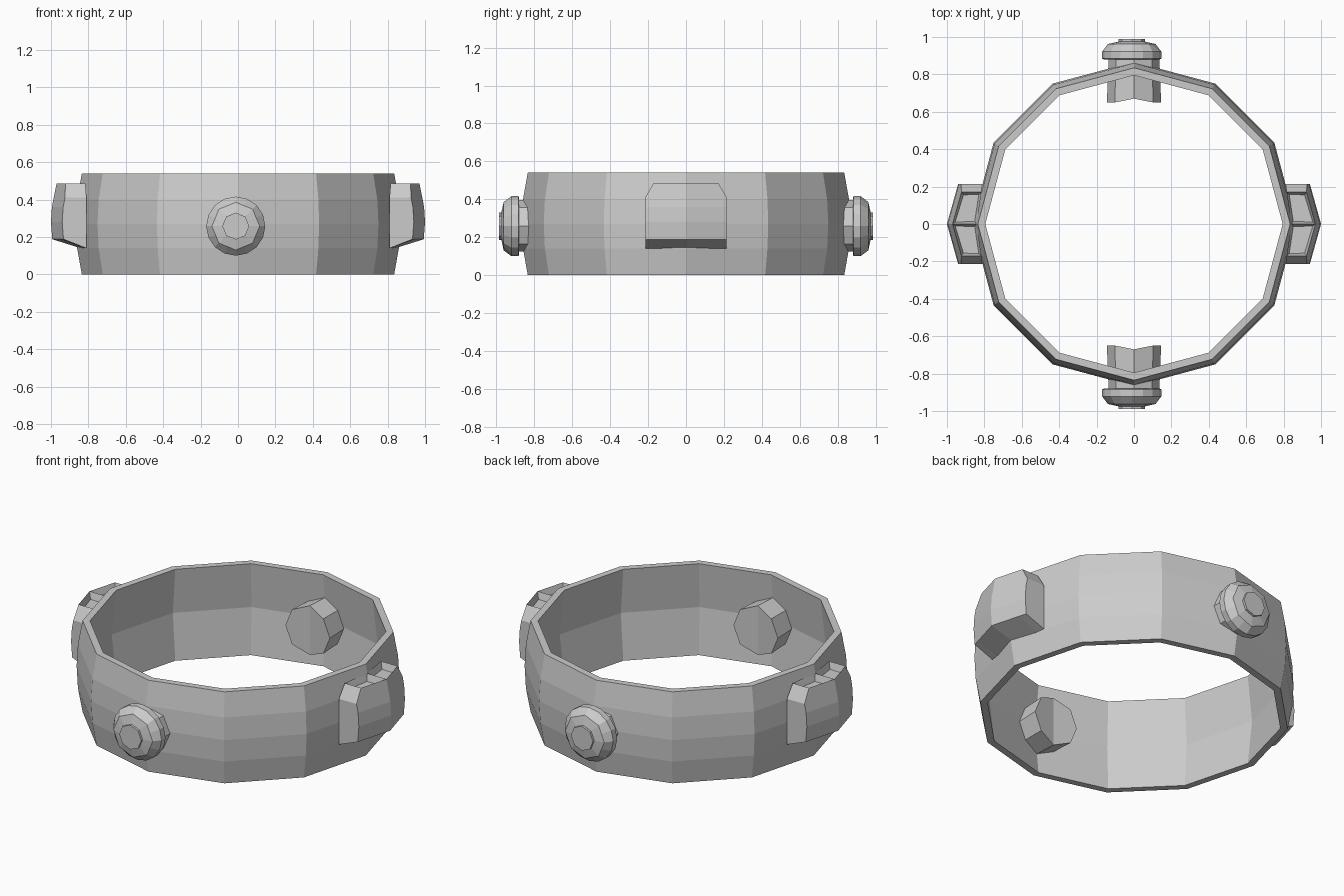
import bpy, bmesh
from math import cos, sin, pi

if "Cube" in bpy.data.objects:
    bpy.data.objects.remove(bpy.data.objects["Cube"])


def finish(name, bm):
    bmesh.ops.recalc_face_normals(bm, faces=bm.faces)
    me = bpy.data.meshes.new(name)
    bm.to_mesh(me)
    bm.free()
    ob = bpy.data.objects.new(name, me)
    bpy.context.collection.objects.link(ob)
    return ob


def bridge(bm, loops, closed=False):
    """Join successive vertex loops with quads."""
    pairs = list(zip(loops, loops[1:]))
    if closed:
        pairs.append((loops[-1], loops[0]))
    for a, b in pairs:
        n = len(a)
        for i in range(n):
            j = (i + 1) % n
            bm.faces.new((a[i], a[j], b[j], b[i]))


# Twelve-sided band with a bulging wall
def make_band():
    bm = bmesh.new()
    profile = [(0.835, 0), (0.86, 0.14), (0.867, 0.27), (0.86, 0.40), (0.835, 0.54),
               (0.795, 0.54), (0.825, 0.27), (0.795, 0)]
    loops = [[bm.verts.new((r * cos(k * pi / 6), r * sin(k * pi / 6), z)) for k in range(12)]
             for r, z in profile]
    bridge(bm, loops, closed=True)
    finish("band", bm)


# Turned part along y; wave pulls in every other vertex of a ring
def turned(name, side, cx, cz, sides, rings, notch=0.0):
    bm = bmesh.new()
    loops = []
    for r, d, wave in rings:
        loop = []
        for k in range(sides):
            a = pi / 2 + 2 * pi * k / sides
            q = r * (wave if k % 2 else 1)
            loop.append(bm.verts.new((cx + q * cos(a), side * d, cz + q * sin(a))))
        loops.append(loop)
    bridge(bm, loops)
    # shallow V across the inner end
    mid = sides // 2
    for k in (0, mid):
        loops[0][k].co.y += side * notch
    first = loops[0]
    bm.faces.new(first[:mid + 1])
    bm.faces.new(first[mid:] + first[:1])
    bm.faces.new(loops[-1])
    finish(name, bm)


# Side block: profile swept over stations in y, bent at the middle
def make_block(name, side):
    bm = bmesh.new()
    loops = []
    for y, top in ((-0.215, 0.41), (-0.17, 0.487), (0, 0.487), (0.17, 0.487), (0.215, 0.41)):
        back = 0.06 * abs(y) / 0.215
        front_top = 0.97 if top > 0.45 else 0.985
        profile = [(0.84, 0.14), (0.84, top), (front_top, top), (0.995, 0.36),
                   (1.0, 0.28), (0.993, 0.188)]
        loops.append([bm.verts.new((side * (x - back * (1 if i > 1 else 0.5)), y, z))
                      for i, (x, z) in enumerate(profile)])
    bridge(bm, loops)
    bm.faces.new(loops[0])
    bm.faces.new(loops[-1])
    bmesh.ops.recalc_face_normals(bm, faces=bm.faces)
    # two recessed pockets on the top
    tops = [f for f in bm.faces if f.normal.z > 0.99]
    bmesh.ops.inset_individual(bm, faces=tops, thickness=0.018, depth=-0.04)
    finish(name, bm)


make_band()
for side, label in ((-1, "front"), (1, "back")):
    turned(label + "_pin", side, 0, 0.26, 8,
           [(0.145, 0.65, 1), (0.135, 0.90, 1)], notch=0.02)
    turned(label + "_pin_head", side, -0.012, 0.258, 16,
           [(0.15, 0.88, 1), (0.158, 0.885, 1), (0.158, 0.922, 1),
            (0.128, 0.962, 0.92), (0.07, 0.975, 1)])
    turned(label + "_pin_tip", side, -0.012, 0.258, 8,
           [(0.072, 0.95, 1), (0.072, 0.988, 1)])
for side, label in ((-1, "left"), (1, "right")):
    make_block(label + "_block", side)
